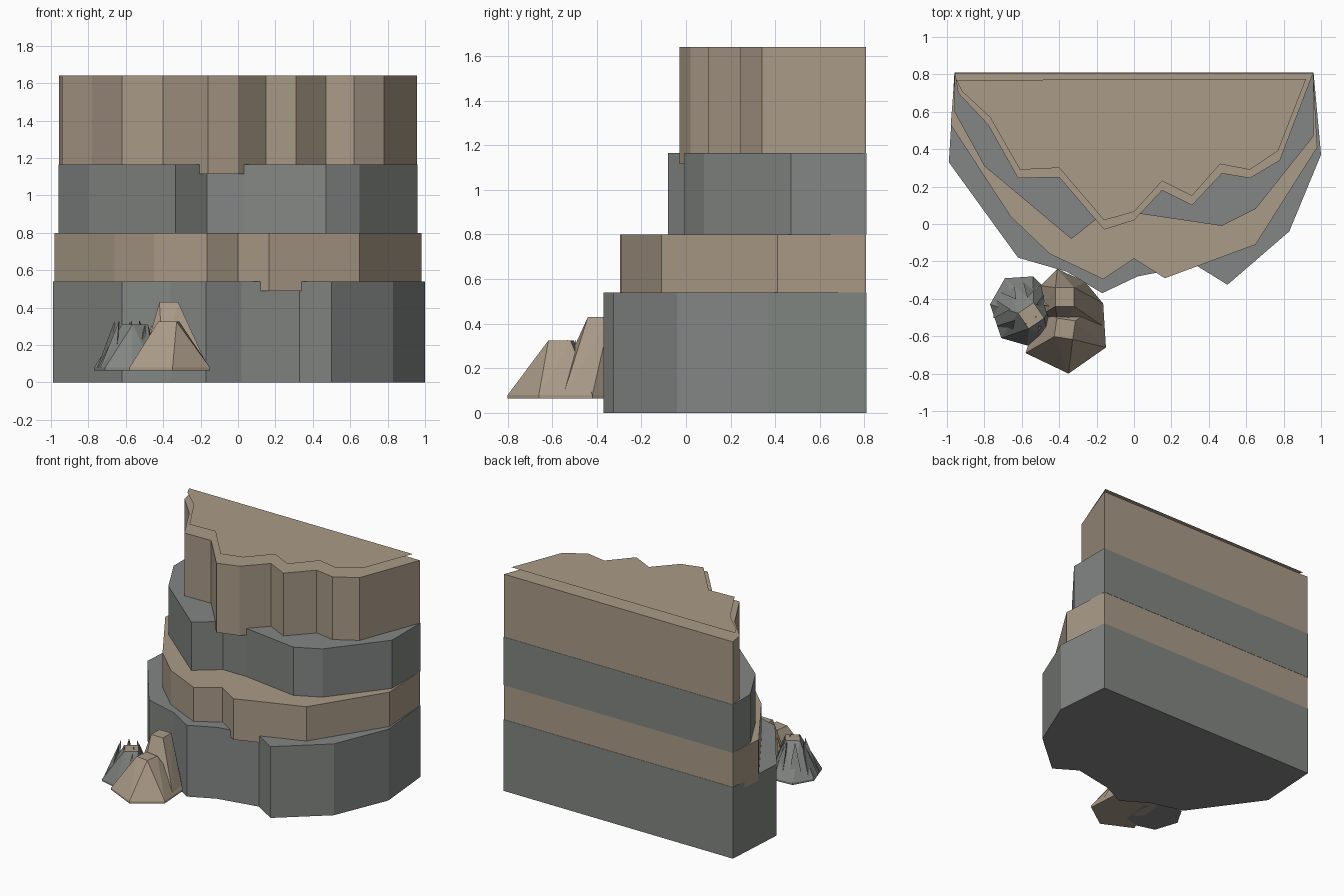
import bpy, bmesh, math
from mathutils import Vector

cube = bpy.data.objects.get("Cube")
if cube:
    bpy.data.objects.remove(cube, do_unlink=True)


def material(name, rgb):
    m = bpy.data.materials.new(name)
    m.use_nodes = True
    m.diffuse_color = (*rgb, 1)
    m.node_tree.nodes["Principled BSDF"].inputs["Base Color"].default_value = (*rgb, 1)
    return m


TAN = material("sandstone_tan", (0.40, 0.325, 0.245))
GREY = material("slate_grey", (0.225, 0.24, 0.228))


def finish(name, bm, *mats):
    bmesh.ops.recalc_face_normals(bm, faces=bm.faces)
    mesh = bpy.data.meshes.new(name)
    bm.to_mesh(mesh)
    bm.free()
    for m in mats:
        mesh.materials.append(m)
    ob = bpy.data.objects.new(name, mesh)
    bpy.context.collection.objects.link(ob)
    return ob


def slab(name, outline, z0, z1, mat):
    """Extrude a flat outline into a cliff layer; equal heights give a sheet."""
    bm = bmesh.new()
    face = bm.faces.new([bm.verts.new((x, y, z0)) for x, y in outline])
    if z1 > z0:
        ext = bmesh.ops.extrude_face_region(bm, geom=[face])["geom"]
        up = [v for v in ext if isinstance(v, bmesh.types.BMVert)]
        bmesh.ops.translate(bm, verts=up, vec=(0, 0, z1 - z0))
    return finish(name, bm, mat)


# Cliff layers, each a straight back with a jagged front
slab("cliff_base", [(-.96, .81), (-.99, .33), (-.62, -.18), (-.36, -.255),
     (-.17, -.37), (.02, -.28), (.33, -.22), (.5, -.325), (.83, -.04),
     (1, .37), (.96, .81)], 0, .54, GREY)
slab("lower_ledge", [(-.958, .808), (-.98, .53), (-.66, .04), (-.45, -.16),
     (-.165, -.295), (0, -.185), (.165, -.29), (.65, -.11), (.98, .41),
     (.958, .808)], .49, .80, TAN)
slab("middle_ledge", [(-.96, .81), (-.96, .6), (-.8, .31), (-.335, -.08),
     (-.165, .055), (.03, .055), (.47, -.01), (.65, .08), (.96, .47),
     (.96, .81)], .80, 1.165, GREY)
slab("upper_cliff", [(-.958, .808), (-.94, .7), (-.78, .53), (-.62, .245),
     (-.4, .25), (-.16, -.03), (0, .02), (.15, .18), (.31, .1), (.47, .27),
     (.62, .245), (.78, .34), (.958, .808)], 1.115, 1.64, TAN)

# Thin sheet hovering just over the plateau
slab("plateau_sheet", [(-.95, .77), (-.92, .71), (-.77, .57), (-.61, .29),
     (-.4, .3), (-.16, .02), (0, .065), (.15, .23), (.31, .15), (.46, .32),
     (.62, .29), (.77, .39), (.92, .775)], 1.69, 1.69, TAN)


def rock(name, base, top, half, turn, mats, low=.065, lip=.08):
    """Faceted rock: low polygon foot tapering to a small square top."""
    bm = bmesh.new()
    for x, y in base:
        bm.verts.new((x, y, low))
        bm.verts.new((x, y, lip))
    for k in range(4):
        a = turn + math.pi / 4 + k * math.pi / 2
        r = half * math.sqrt(2)
        bm.verts.new((top[0] + r * math.cos(a), top[1] + r * math.sin(a), top[2]))
    bmesh.ops.convex_hull(bm, input=bm.verts)
    bm.normal_update()
    bmesh.ops.dissolve_limit(bm, angle_limit=.02, verts=bm.verts, edges=bm.edges)
    ob = finish(name, bm, *mats)
    # the flat tip takes the second colour
    for p in ob.data.polygons:
        p.material_index = int(len(mats) > 1 and p.normal.z > .95)
    return ob


def spikes(name, centre, foot, tip, height, count, start, mat):
    """Ring of thin leaning splinters around a rock."""
    bm = bmesh.new()
    c = Vector(centre)
    for k in range(count):
        a = start + k * math.tau / count
        d = Vector((math.cos(a), math.sin(a), 0))
        s = Vector((-d.y, d.x, 0)) * foot * .33
        low = Vector((0, 0, .08))
        pts = [c + d * foot + s + low, c + d * foot - s + low,
               c + d * foot * .5 + low, c + d * tip + Vector((0, 0, height))]
        vs = [bm.verts.new(p) for p in pts]
        for tri in ((0, 1, 2), (0, 1, 3), (1, 2, 3), (2, 0, 3)):
            bm.faces.new([vs[i] for i in tri])
    return finish(name, bm, mat)


# Rock cluster at the foot of the cliff
rock("tall_rock", [(-.52, -.5), (-.5, -.33), (-.41, -.24), (-.26, -.31),
     (-.17, -.42), (-.16, -.55), (-.4, -.6)], (-.37, -.39, .43), .05, 0, [TAN])
rock("front_rock", [(-.58, -.69), (-.35, -.8), (-.15, -.66), (-.165, -.42),
     (-.3, -.38), (-.5, -.45)], (-.37, -.56, .325), .05, -.15, [TAN])
rock("grey_rock", [(-.77, -.43), (-.71, -.61), (-.57, -.65), (-.45, -.62),
     (-.42, -.4), (-.54, -.28), (-.69, -.29)], (-.55, -.49, .31), .05, .6,
     [GREY, TAN])
spikes("grey_splinters", (-.59, -.46, 0), .16, .07, .33, 7, .4, GREY)
spikes("tan_splinters", (-.4, -.52, 0), .17, .1, .31, 5, 2.2, TAN)
